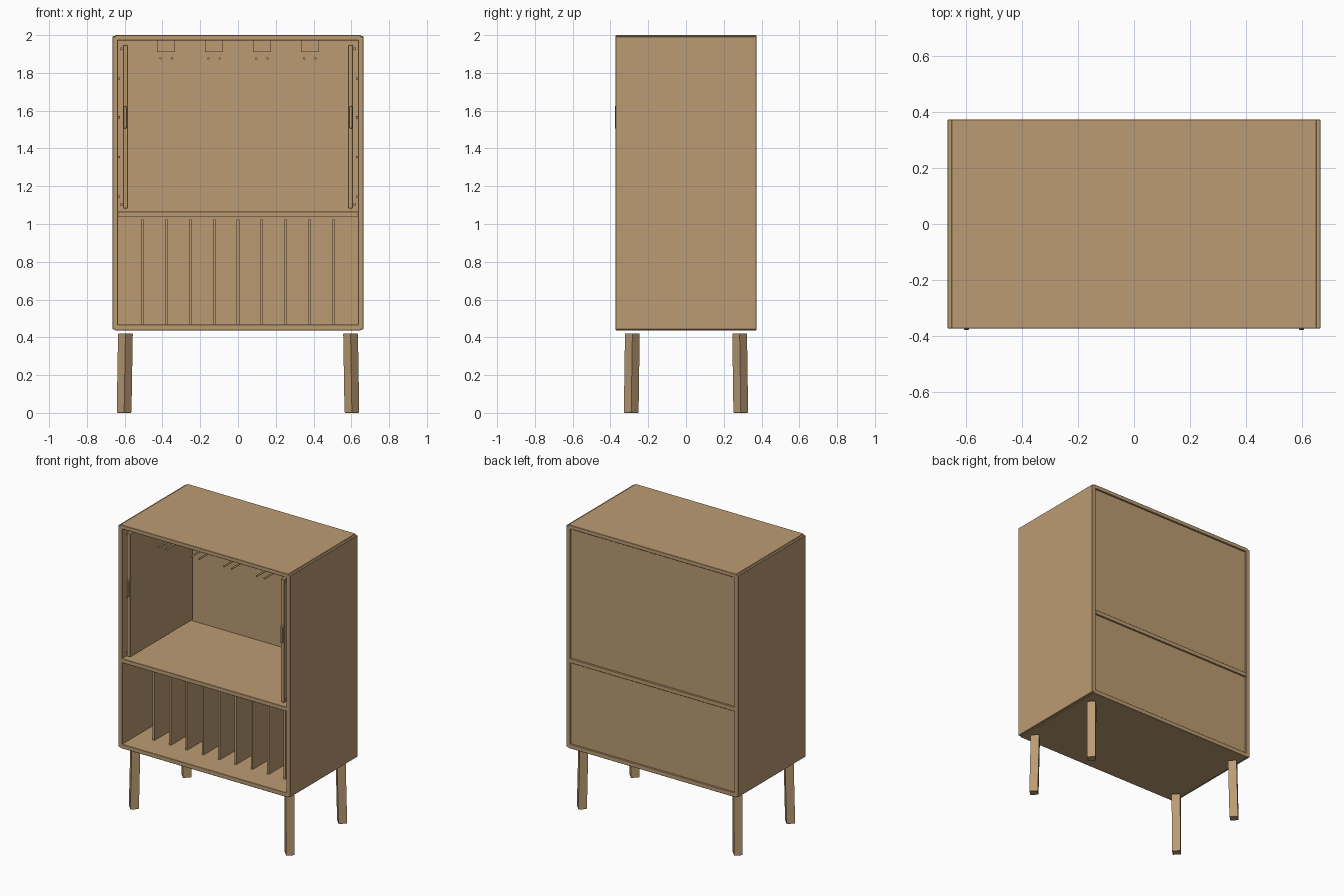
import bpy, bmesh, math
from mathutils import Vector, Matrix

if "Cube" in bpy.data.objects:
    bpy.data.objects.remove(bpy.data.objects["Cube"])


def material(name, color):
    m = bpy.data.materials.new(name)
    m.diffuse_color = (*color, 1)
    m.use_nodes = True
    m.node_tree.nodes["Principled BSDF"].inputs["Base Color"].default_value = m.diffuse_color
    return m


WOOD = material("wood", (0.50, 0.33, 0.17))


def finish(name, bm, mat=WOOD, bevel=0.0):
    bmesh.ops.recalc_face_normals(bm, faces=bm.faces)
    me = bpy.data.meshes.new(name)
    bm.to_mesh(me)
    bm.free()
    me.materials.append(mat)
    ob = bpy.data.objects.new(name, me)
    bpy.context.collection.objects.link(ob)
    if bevel:
        b = ob.modifiers.new("bevel", 'BEVEL')
        b.width = bevel
        b.segments = 1
    return ob


def box(name, x, y, z, bevel=0.0):
    """Box from (min, max) pairs."""
    bm = bmesh.new()
    bmesh.ops.create_cube(bm, size=1)
    for v in bm.verts:
        v.co = Vector([(r[0] + r[1]) / 2 + c * (r[1] - r[0]) for r, c in zip((x, y, z), v.co)])
    return finish(name, bm, bevel=bevel)


def rod(name, a, b, radius, sides=12):
    a, b = Vector(a), Vector(b)
    bm = bmesh.new()
    bmesh.ops.create_cone(bm, cap_ends=True, segments=sides, radius1=radius,
                          radius2=radius, depth=(b - a).length)
    turn = (b - a).to_track_quat('Z', 'Y').to_matrix().to_4x4()
    bmesh.ops.transform(bm, matrix=Matrix.Translation((a + b) / 2) @ turn, verts=bm.verts)
    for f in bm.faces:
        f.smooth = len(f.verts) == 4
    return finish(name, bm)


def mirrored(x, s):
    return tuple(sorted((x[0] * s, x[1] * s)))


FULL = (-0.373, 0.373)

# carcass: top and bottom sit slightly proud of the side panels
box("top_panel", (-0.65, 0.65), FULL, (1.972, 2.0), 0.002)
box("bottom_panel", (-0.65, 0.65), FULL, (0.437, 0.467), 0.002)
box("middle_shelf", (-0.637, 0.637), FULL, (1.036, 1.066), 0.002)
box("upper_back_panel", (-0.637, 0.637), (0.348, 0.362), (1.064, 1.974))
box("lower_back_panel", (-0.637, 0.637), (0.348, 0.362), (0.465, 1.038))

# bottle dividers
for i in range(9):
    x = (i - 4) * 0.1265
    box("divider", (x - 0.007, x + 0.007), (-0.21, 0.35), (0.465, 1.025))

for s, side in ((-1, "left"), (1, "right")):
    box(side + "_side_panel", mirrored((0.635, 0.665), s), FULL, (0.442, 1.994), 0.003)
    # pocket door slid back into the cabinet
    box(side + "_pocket_door", mirrored((0.583, 0.609), s), (-0.36, 0.33), (1.083, 1.947), 0.002)
    # slide rails and side screws
    for z in (1.927, 1.103):
        rod(side + "_door_rail", (0.617 * s, -0.345, z), (0.617 * s, 0.33, z), 0.008)
    for z in (1.77, 1.565, 1.355, 1.145):
        rod(side + "_screw", (0.638 * s, -0.3, z), (0.626 * s, -0.3, z), 0.006)
    # pill-shaped handle on the door edge
    bm = bmesh.new()
    n, r, h = 8, 0.009, 0.051
    ring = []
    for k in range(2 * n + 2):
        top = k <= n
        a = math.pi * (k if top else k - 1) / n
        ring.append(bm.verts.new((0.597 * s + r * math.cos(a), -0.377,
                                  1.565 + r * math.sin(a) + (h if top else -h))))
    face = bm.faces.new(ring)
    ext = bmesh.ops.extrude_face_region(bm, geom=[face])
    moved = [g for g in ext["geom"] if isinstance(g, bmesh.types.BMVert)]
    bmesh.ops.translate(bm, vec=(0, 0.02, 0), verts=moved)
    finish(side + "_door_handle", bm, bevel=0.002)

# hanging glass racks: mounting block with a pair of rods beneath
for i in range(4):
    x = (i - 1.5) * 0.2535
    box("rack_block", (x - 0.048, x + 0.048), (-0.22, 0.35), (1.91, 1.974))
    for dx in (-0.03, 0.03):
        rod("glass_rack_rod", (x + dx, -0.295, 1.877), (x + dx, 0.35, 1.877), 0.006)

# square legs turned 45 degrees and splayed outward
for sx in (-1, 1):
    for sy, place in ((-1, "front"), (1, "back")):
        bm = bmesh.new()
        levels = []
        for z, rad in ((0, 0.035), (0.005, 0.039), (0.417, 0.039), (0.42, 0.037)):
            t = 1 - z / 0.42
            cx, cy = sx * (0.596 + 0.007 * t), sy * (0.284 + 0.006 * t)
            levels.append([bm.verts.new((cx + rad * math.cos(k * math.pi / 2),
                                         cy + rad * math.sin(k * math.pi / 2), z))
                           for k in range(4)])
        for lo, hi in zip(levels, levels[1:]):
            for k in range(4):
                bm.faces.new((lo[k], lo[(k + 1) % 4], hi[(k + 1) % 4], hi[k]))
        bm.faces.new(levels[0])
        bm.faces.new(levels[-1])
        finish(place + "_leg", bm)
